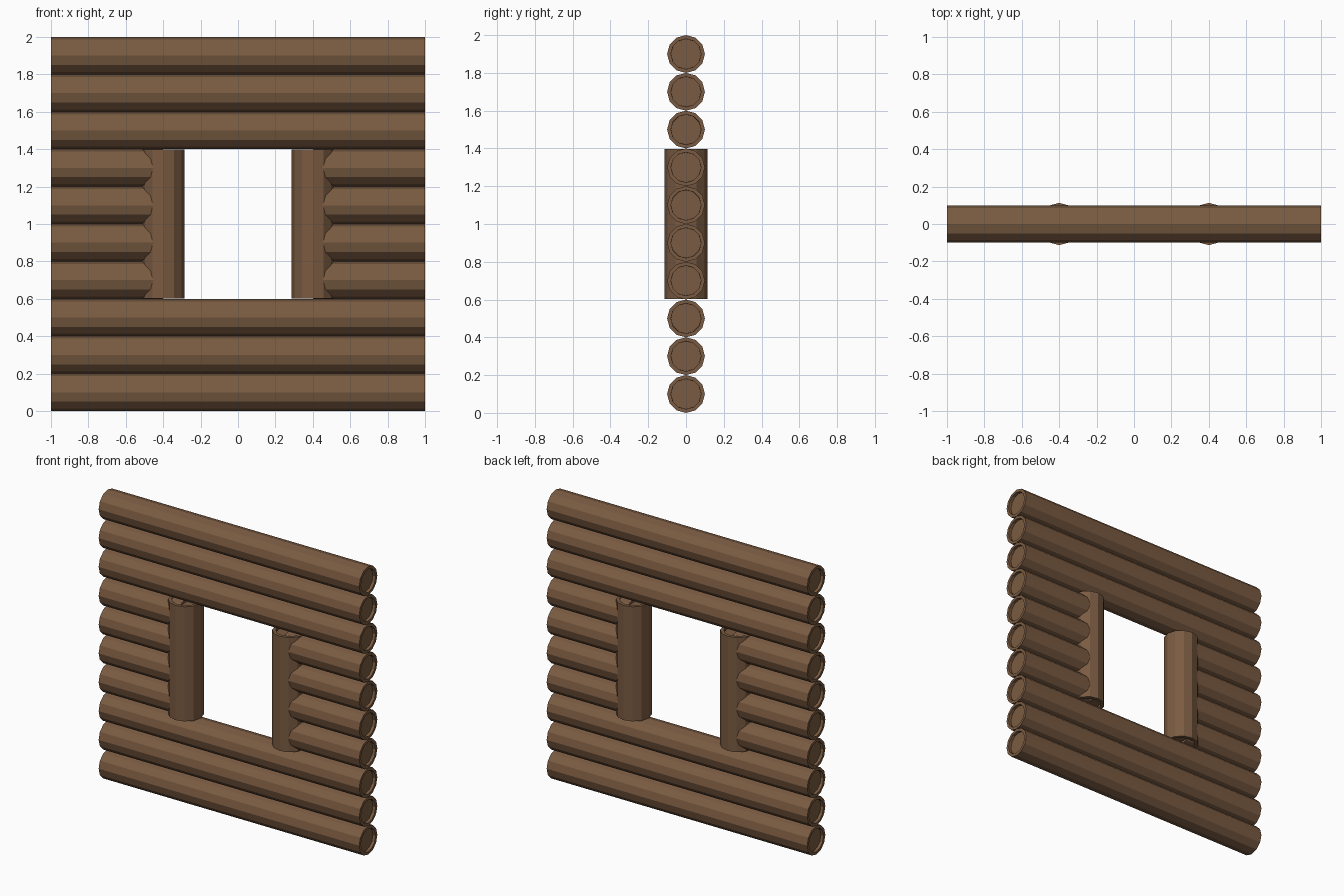
import bpy, bmesh, math
from mathutils import Matrix

if "Cube" in bpy.data.objects:
    bpy.data.objects.remove(bpy.data.objects["Cube"])

SIDES = 12
bark = bpy.data.materials.new("brown wood")
bark.diffuse_color = (0.195, 0.105, 0.054, 1)
bark.use_nodes = True
bark.node_tree.nodes["Principled BSDF"].inputs["Base Color"].default_value = bark.diffuse_color


def log(name, radius, length, location, axis):
    """Twelve-sided log with a shallow recess in each end."""
    bm = bmesh.new()
    bmesh.ops.create_cone(bm, cap_ends=True, segments=SIDES,
                          radius1=radius, radius2=radius, depth=length)
    # sunken end grain inside a flat rim
    caps = [f for f in bm.faces if len(f.verts) == SIDES]
    for cap in caps:
        n = cap.normal.copy()
        bmesh.ops.inset_region(bm, faces=[cap], thickness=radius * 0.2)
        walls = bmesh.ops.inset_region(bm, faces=[cap], thickness=0.0005)
        bmesh.ops.translate(bm, verts=list(cap.verts), vec=-n * 0.02)
    if axis == 'X':
        bm.transform(Matrix.Rotation(math.pi / 2, 4, 'Y'))
    mesh = bpy.data.meshes.new(name)
    bm.to_mesh(mesh)
    bm.free()
    mesh.materials.append(bark)
    obj = bpy.data.objects.new(name, mesh)
    obj.location = location
    bpy.context.collection.objects.link(obj)
    return obj


# stacked wall logs, with rows 3 to 6 split around the window opening
for row in range(10):
    z = 0.1 + 0.2 * row
    if 3 <= row <= 6:
        for side, s in (("left", -1), ("right", 1)):
            log(f"short_log_{side}_{row}", 0.1, 0.6, (s * 0.7, 0, z), 'X')
    else:
        log(f"long_log_{row}", 0.1, 2.0, (0, 0, z), 'X')

# upright window posts
for side, s in (("left", -1), ("right", 1)):
    log(f"window_post_{side}", 0.113, 0.795, (s * 0.4, 0, 1.0), 'Z')
